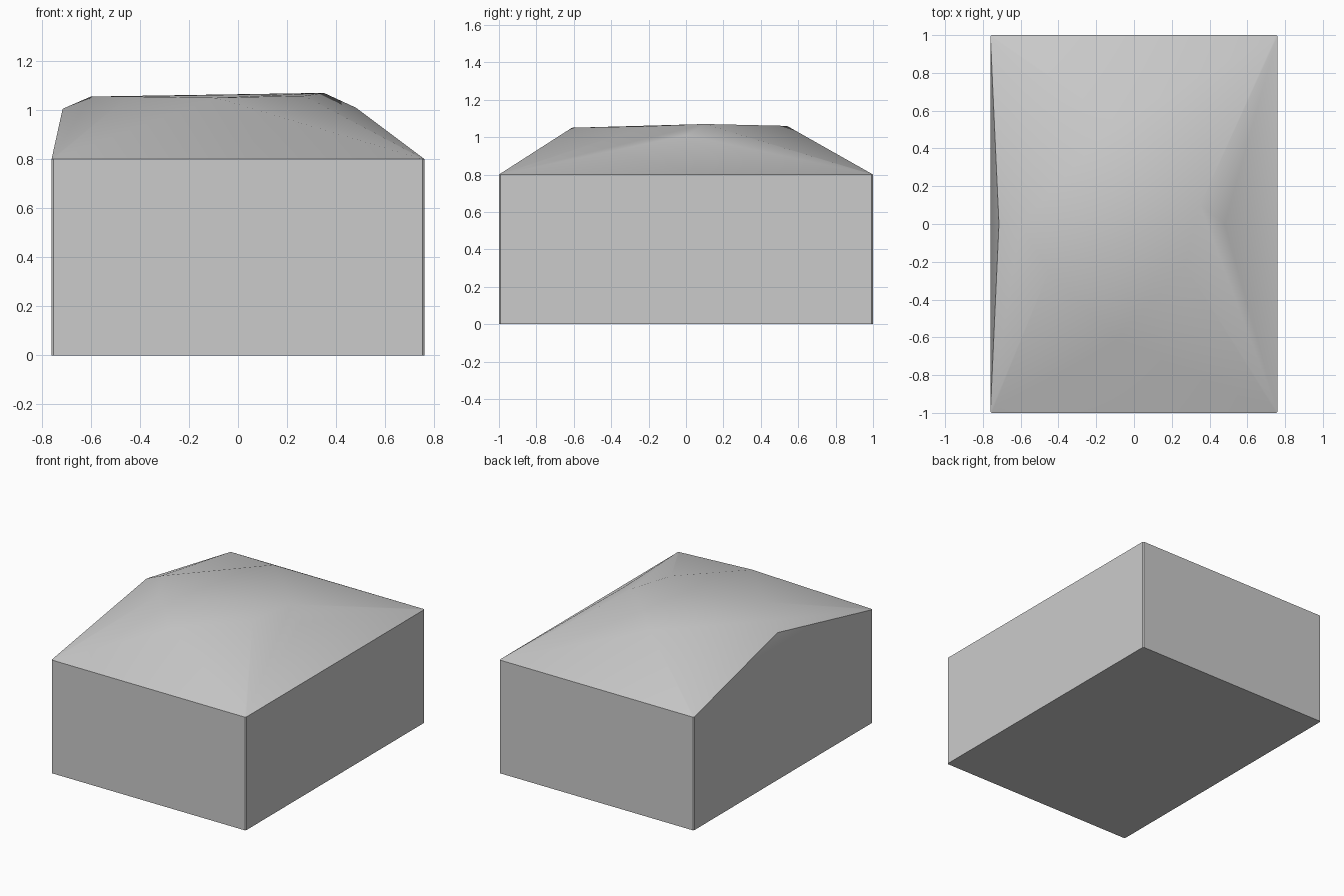
import bpy, bmesh

cube = bpy.data.objects.get("Cube")
if cube:
    bpy.data.objects.remove(cube, do_unlink=True)

HALF_X, HALF_Y, WALL, CHAMFER = 0.76, 1.0, 0.8, 0.007

grey = bpy.data.materials.new("plain_grey")
grey.use_nodes = True
colour = (0.6, 0.6, 0.6, 1)
grey.diffuse_color = colour
grey.node_tree.nodes["Principled BSDF"].inputs["Base Color"].default_value = colour

# Chamfered footprint at floor and eaves height
points = []
for z in (0, WALL):
    for sx in (-1, 1):
        for sy in (-1, 1):
            points.append((sx * (HALF_X - CHAMFER), sy * HALF_Y, z))
            points.append((sx * HALF_X, sy * (HALF_Y - CHAMFER), z))

# Crown of the lopsided hipped roof
points += [
    (-0.09, -0.61, 1.05),    # front peak
    (-0.1, 0.54, 1.06),      # back peak
    (-0.715, 0, 1.005),      # right shoulder
    (-0.6, 0, 1.055),        # right crest
    (0.48, 0, 1.01),         # left shoulder
    (0.35, 0.1, 1.07),       # left crest
    (-0.45, -0.25, 1.055),   # soft rounding between crests
    (0.27, -0.22, 1.058),
]

# Skin the block as one convex shell
bm = bmesh.new()
for p in points:
    bm.verts.new(p)
hull = bmesh.ops.convex_hull(bm, input=bm.verts)
bmesh.ops.delete(bm, geom=[v for v in bm.verts if not v.link_faces], context='VERTS')
bmesh.ops.dissolve_limit(bm, angle_limit=0.005, verts=bm.verts, edges=bm.edges)
bmesh.ops.recalc_face_normals(bm, faces=bm.faces)

mesh = bpy.data.meshes.new("roofed_block")
bm.to_mesh(mesh)
bm.free()
mesh.materials.append(grey)
block = bpy.data.objects.new("roofed_block", mesh)
bpy.context.collection.objects.link(block)

# Soft roof, crisp walls
bpy.context.view_layer.objects.active = block
block.select_set(True)
bpy.ops.object.shade_smooth_by_angle(angle=0.5)
